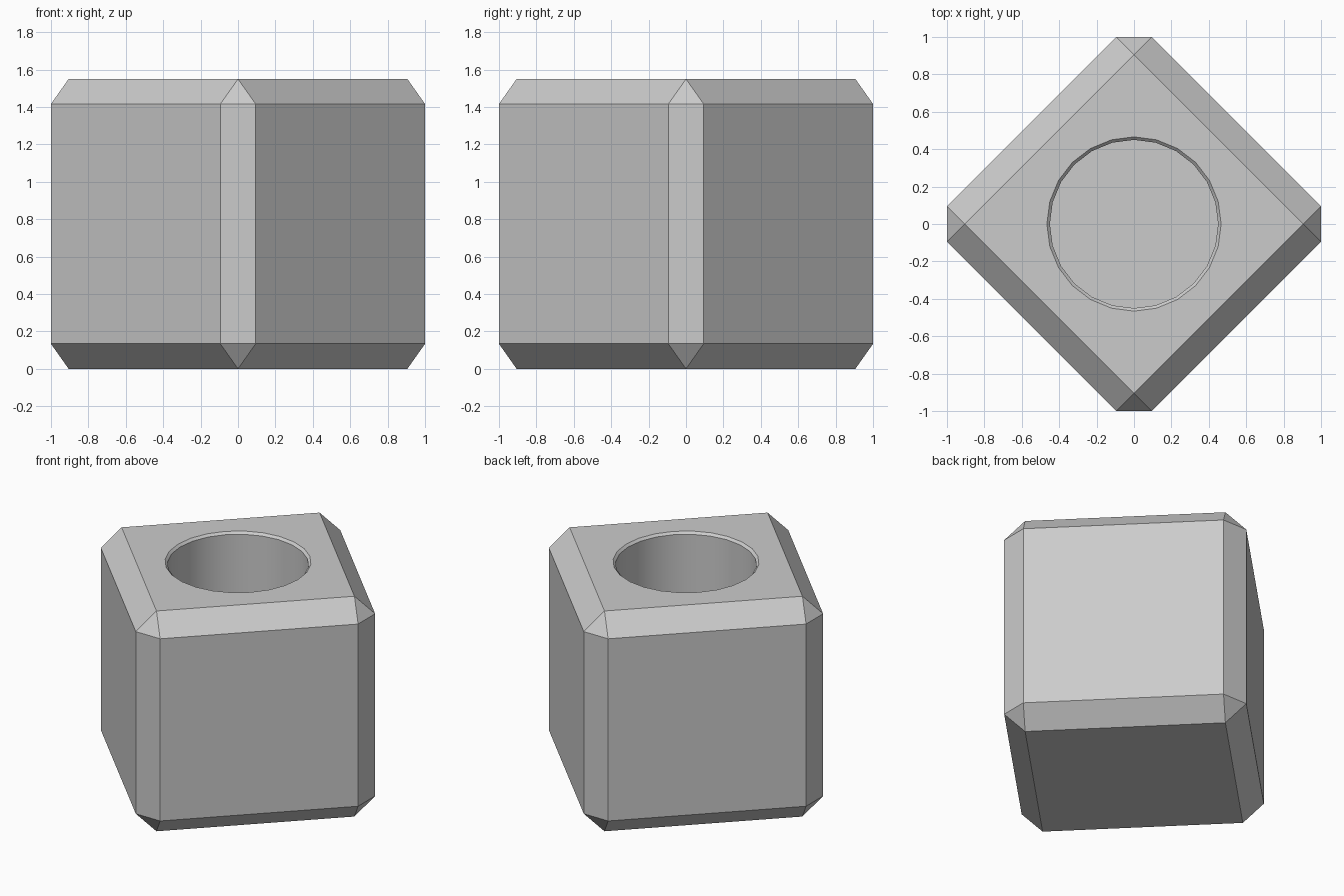
import bpy, bmesh, math
from mathutils import Matrix

if "Cube" in bpy.data.objects:
    bpy.data.objects.remove(bpy.data.objects["Cube"])

SIDE, BEVEL = 1.549, 0.134
HOLE_R, RIM_R, FLOOR_Z, SIDES = 0.45, 0.466, 0.30, 24


def make_object(name, bm):
    bmesh.ops.recalc_face_normals(bm, faces=bm.faces)
    mesh = bpy.data.meshes.new(name)
    bm.to_mesh(mesh)
    bm.free()
    obj = bpy.data.objects.new(name, mesh)
    bpy.context.collection.objects.link(obj)
    return obj


# Chamfered cube body, turned 45 degrees and standing on the ground
bm = bmesh.new()
bmesh.ops.create_cube(bm, size=SIDE)
bmesh.ops.bevel(bm, geom=bm.edges[:], offset=BEVEL, segments=1,
                affect='EDGES', profile=0.5)
bm.transform(Matrix.Translation((0, 0, SIDE / 2)) @ Matrix.Rotation(math.pi / 4, 4, 'Z'))
body = make_object("pot_body", bm)

# Cutter for the round well with a small chamfered rim
rim = RIM_R - HOLE_R
profile = [(HOLE_R, FLOOR_Z), (HOLE_R, SIDE - rim), (RIM_R, SIDE), (RIM_R, SIDE + 0.2)]
bm = bmesh.new()
rings = [[bm.verts.new((r * math.cos(i * math.tau / SIDES),
                        r * math.sin(i * math.tau / SIDES), z))
          for i in range(SIDES)] for r, z in profile]
for low, high in zip(rings, rings[1:]):
    for i in range(SIDES):
        j = (i + 1) % SIDES
        bm.faces.new((low[i], low[j], high[j], high[i]))
bm.faces.new(rings[0])
bm.faces.new(rings[-1])
cutter = make_object("well_cutter", bm)
cutter.hide_render = True

# Cut the well, then smooth its wall while keeping the chamfers crisp
mod = body.modifiers.new("well", 'BOOLEAN')
mod.operation, mod.solver, mod.object = 'DIFFERENCE', 'EXACT', cutter
bpy.context.view_layer.objects.active = body
body.select_set(True)
bpy.ops.object.modifier_apply(modifier=mod.name)
bpy.data.objects.remove(cutter)
bpy.ops.object.shade_smooth_by_angle(angle=math.radians(25))
